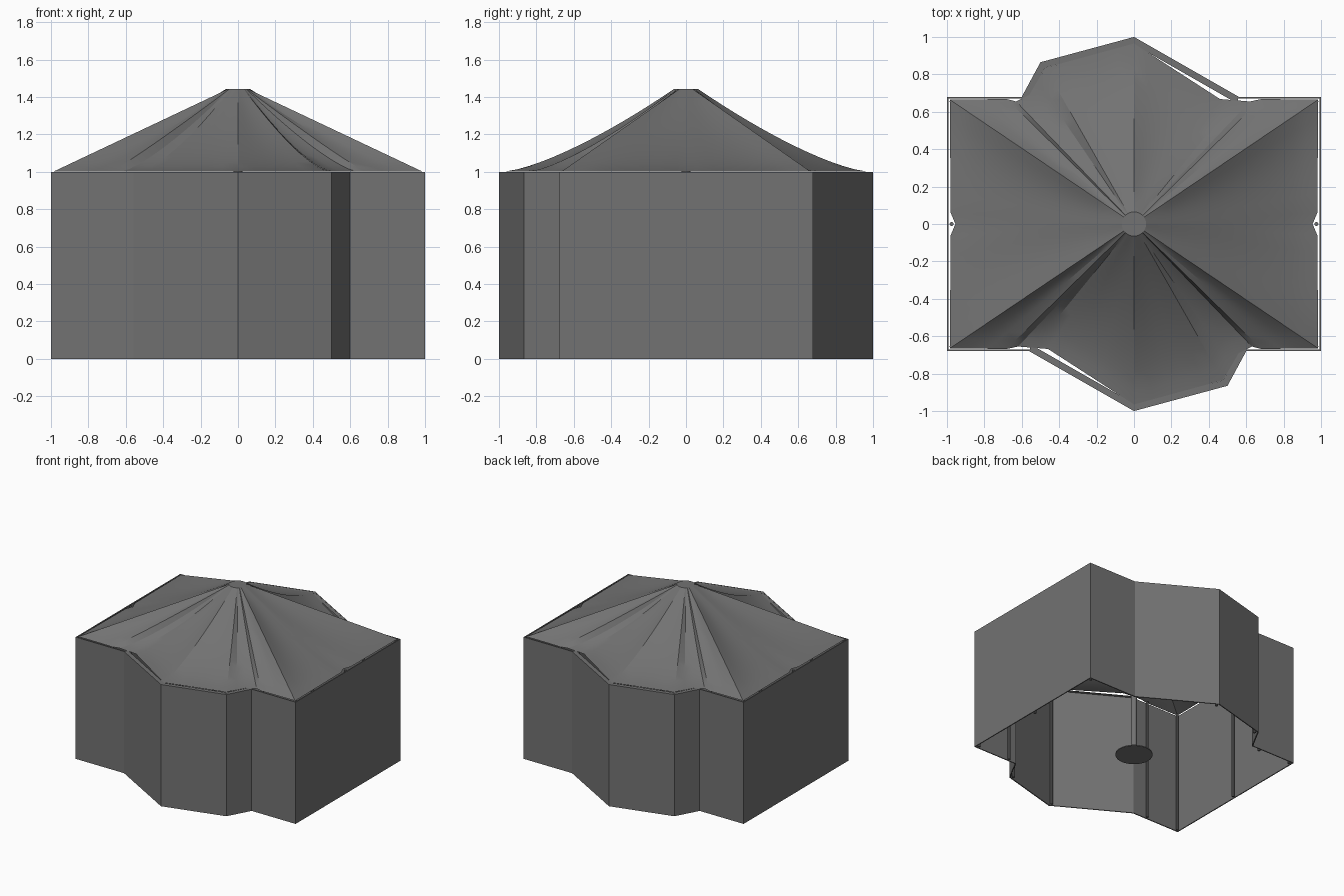
import bpy, bmesh, math
from mathutils import Vector

if "Cube" in bpy.data.objects:
    bpy.data.objects.remove(bpy.data.objects["Cube"])

canvas = bpy.data.materials.new("grey_canvas")
canvas.diffuse_color = (0.17, 0.17, 0.17, 1)
canvas.use_nodes = True
canvas.node_tree.nodes["Principled BSDF"].inputs["Base Color"].default_value = canvas.diffuse_color


def make(name, verts, faces, fix=True):
    me = bpy.data.meshes.new(name)
    me.from_pydata(verts, [], faces)
    me.materials.append(canvas)
    ob = bpy.data.objects.new(name, me)
    bpy.context.collection.objects.link(ob)
    if fix:
        bm = bmesh.new()
        bm.from_mesh(me)
        bmesh.ops.recalc_face_normals(bm, faces=bm.faces)
        bm.to_mesh(me)
        bm.free()
    return ob


def cylinder(name, x, y, r, z0, z1, n):
    bpy.ops.mesh.primitive_cylinder_add(vertices=n, radius=r, depth=z1 - z0,
                                        location=(x, y, (z0 + z1) / 2))
    ob = bpy.context.object
    ob.name = name
    ob.data.materials.append(canvas)


def turn(pts):
    """Half outline plus its copy turned by 180 degrees."""
    return pts + [(-p[0], -p[1]) + tuple(p[2:]) for p in pts]


# Walls: closed outline with a bay at the front and the back
outline = turn([(1, .68), (.56, .68), (0, 1), (-.5, .865), (-.6, .68), (-1, .68)])
n = len(outline)


def inset(pts, d):
    out = []
    for i, p in enumerate(pts):
        a, b, c = Vector(pts[i - 1]), Vector(p), Vector(pts[(i + 1) % len(pts)])
        e1, e2 = (b - a).normalized(), (c - b).normalized()
        n1, n2 = Vector((-e1.y, e1.x)), Vector((-e2.y, e2.x))
        m = (n1 + n2).normalized()
        out.append(tuple(b + m * d / m.dot(n1)))
    return out


inner = inset(outline, .008)
verts = [(x, y, z) for ring in (outline, inner) for z in (0, 1) for x, y in ring]
o0, o1, i0, i1 = 0, n, 2 * n, 3 * n
faces = []
for i in range(n):
    j = (i + 1) % n
    for a, b in ((o0, o1), (o1, i1), (i1, i0), (i0, o0)):
        faces.append((a + i, a + j, b + j, b + i))
make("tent_walls", verts, faces)

# Eave band along the top of each bay
band = inset(outline, .035)
for name, s in (("back_eave_band", 0), ("front_eave_band", 6)):
    ids = range(s + 1, s + 5)
    v = [(*outline[i], .999) for i in ids] + [(*band[i], .999) for i in ids]
    make(name, v, [(k, k + 4, k + 5, k + 1) for k in range(3)], False)

# Roof cloth: eave points as (x, y, sag power); low power gives a straight ridge
eave = turn([(.955, 0, 1.25), (.98, .06, 1.3), (.985, .665, 1.0), (.68, .668, 1.08),
             (.62, .655, 1.3), (.46, .668, 1.4), (0, .965, 1.38), (-.475, .835, 1.35),
             (-.56, .69, 1.4), (-.63, .655, 1.3), (-.68, .668, 1.08), (-.985, .665, 1.0),
             (-.98, .06, 1.3)])
rim = []
for i, p in enumerate(eave):
    q = eave[(i + 1) % len(eave)]
    steps = max(1, round(math.dist(p[:2], q[:2]) / .1))
    for k in range(steps):
        t = k / steps
        x, y, s = (p[m] + (q[m] - p[m]) * t for m in range(3))
        rim.append((x, y, s + .12 * math.sin(math.pi * t)))
R, N = 14, len(rim)
verts, faces = [], []
for r in range(R + 1):
    t = r / R
    for x, y, s in rim:
        a = math.atan2(y, x)
        cx, cy = .065 * math.cos(a), .065 * math.sin(a)
        verts.append((cx + (x - cx) * t, cy + (y - cy) * t, 1.002 + .44 * (1 - t) ** s))
for r in range(R):
    for i in range(N):
        j = (i + 1) % N
        faces.append((r * N + i, (r + 1) * N + i, (r + 1) * N + j, r * N + j))
faces.append(tuple(range(N)))
roof = make("roof_cloth", verts, faces, False)
bpy.ops.object.select_all(action='DESELECT')
roof.select_set(True)
bpy.context.view_layer.objects.active = roof
bpy.ops.object.shade_smooth_by_angle(angle=math.radians(20))

# Centre pole and its base plate
cylinder("centre_pole", 0, 0, .023, 0, 1.43, 16)
cylinder("pole_base", 0, 0, .14, 0, .008, 32)

# Side poles behind the walls
poles = turn([(.975, 0), (.975, .655), (.68, .655), (0, .965), (-.48, .84), (-.68, .655),
              (-.975, .655)])
for i, (x, y) in enumerate(poles):
    cylinder("side_pole_%d" % i, x, y, .011, 0, 1.0, 8)
